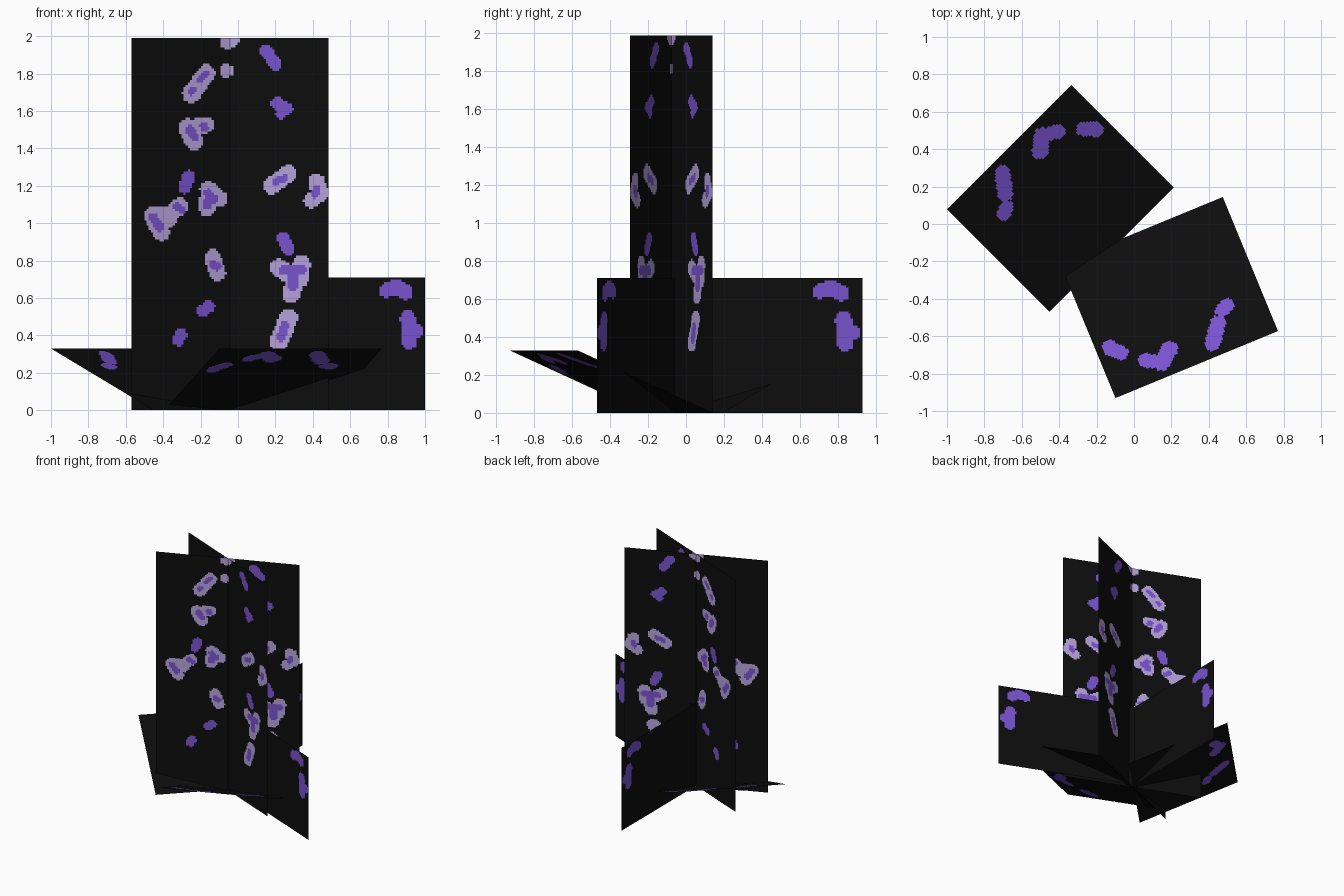
import bpy, bmesh, math
from mathutils import Vector


def material(name, rgb):
    m = bpy.data.materials.new(name)
    m.diffuse_color = (*rgb, 1.0)
    return m


MATS = [material("black", (0.004, 0.004, 0.004)),
        material("violet", (0.19, 0.085, 0.62)),
        material("lavender", (0.46, 0.36, 0.70))]

# Petal strokes as capsules: x1, z1, x2, z2, radius
LAVENDER = [
    (-.06, 1.97, -.03, 1.98, .04), (-.065, 1.815, -.06, 1.815, .035),
    (-.25, 1.69, -.17, 1.80, .048), (-.27, 1.51, -.235, 1.44, .05),
    (-.24, 1.51, -.175, 1.525, .045), (-.16, 1.18, -.10, 1.13, .045),
    (-.165, 1.08, -.165, 1.12, .045), (-.46, 1.04, -.41, .95, .045),
    (-.44, 1.05, -.37, 1.02, .045), (-.36, 1.05, -.31, 1.09, .045),
    (-.135, .815, -.11, .735, .045), (.18, 1.20, .27, 1.265, .046),
    (.42, 1.22, .44, 1.16, .045), (.44, 1.16, .39, 1.12, .04),
    (.22, .76, .27, .73, .048), (.34, .78, .33, .70, .048),
    (.31, .70, .285, .62, .048), (.27, .49, .22, .37, .05),
]
VIOLET = [
    (-.20, 1.765, -.17, 1.80, .018), (-.25, 1.70, -.24, 1.71, .018),
    (-.26, 1.50, -.23, 1.46, .024), (-.185, 1.52, -.18, 1.51, .022),
    (-.265, 1.25, -.285, 1.19, .034), (-.16, 1.16, -.13, 1.13, .024),
    (-.165, 1.12, -.165, 1.09, .02), (-.455, 1.03, -.42, .98, .024),
    (-.33, 1.09, -.30, 1.07, .02), (-.135, .78, -.11, .765, .022),
    (-.19, .53, -.155, .555, .032), (-.32, .375, -.305, .405, .033),
    (.15, 1.92, .20, 1.85, .034), (.21, 1.64, .26, 1.61, .034),
    (.23, 1.585, .24, 1.61, .03), (.20, 1.22, .25, 1.24, .02),
    (.42, 1.18, .41, 1.15, .02), (.24, .92, .27, .86, .035),
    (.24, .75, .34, .75, .025), (.29, .74, .29, .67, .03),
    (.25, .45, .23, .39, .025),
]
# Leaf spots: distance outward, sideways offset
LEAF_SPOTS = [
    (.513, -.396, .563, -.352, .04), (.65, -.247, .677, -.193, .038),
    (.693, -.168, .644, -.104, .045), (.704, .12, .614, .19, .042),
    (.557, .235, .541, .274, .036),
]
# Upright leaf spots: distance in from the tip, height
UPRIGHT_SPOTS = [
    (.225, .64, .17, .66, .04), (.17, .66, .11, .63, .04),
    (.10, .49, .09, .37, .045), (.10, .44, .05, .42, .04),
]


def inside(x, y, strokes):
    for x1, y1, x2, y2, r in strokes:
        dx, dy = x2 - x1, y2 - y1
        t = ((x - x1) * dx + (y - y1) * dy) / (dx * dx + dy * dy)
        t = min(1, max(0, t))
        if math.hypot(x - x1 - t * dx, y - y1 - t * dy) < r:
            return True
    return False


def panel(name, origin, side_u, side_v, rule, cell=0.0125):
    """Flat sheet divided into small cells; rule(s, t) picks each cell's colour."""
    o, u, v = Vector(origin), Vector(side_u), Vector(side_v)
    nu, nv = round(u.length / cell), round(v.length / cell)
    bm = bmesh.new()
    rows = [[bm.verts.new(o + u * (i / nu) + v * (j / nv)) for i in range(nu + 1)]
            for j in range(nv + 1)]
    for j in range(nv):
        for i in range(nu):
            f = bm.faces.new((rows[j][i], rows[j][i + 1],
                              rows[j + 1][i + 1], rows[j + 1][i]))
            f.material_index = rule((i + .5) / nu, (j + .5) / nv)
    me = bpy.data.meshes.new(name)
    bm.to_mesh(me)
    bm.free()
    for m in MATS:
        me.materials.append(m)
    ob = bpy.data.objects.new(name, me)
    bpy.context.collection.objects.link(ob)
    return ob


# Tall crossed flower sheets
X0, X1, Y0, Y1, TALL = -.57, .485, -.295, .14, 1.99


def flower_rule(s, t):
    x, z = X0 + s * (X1 - X0), t * TALL
    if inside(x, z, VIOLET):
        return 1
    return 2 if inside(x, z, LAVENDER) else 0


for name, ya, yb in (("flower_sheet_a", Y0, Y1), ("flower_sheet_b", Y1, Y0)):
    panel(name, (X0, ya, 0), (X1 - X0, yb - ya, 0), (0, 0, TALL), flower_rule)

# Leaves that slope up and outward
REACH, WIDTH, RISE = .775, .94, .33


def leaf_rule(s, t):
    return int(inside(t * REACH, (s - .5) * WIDTH, LEAF_SPOTS))


for name, cx, cy, deg in (("sloping_leaf_back", -.12, -.1375, 135),
                          ("sloping_leaf_front", .04, -.035, -67.6)):
    a = math.radians(deg)
    out = Vector((math.cos(a), math.sin(a), 0))
    across = Vector((-out.y, out.x, 0)) * WIDTH
    panel(name, Vector((cx, cy, 0)) - across / 2, across,
          out * REACH + Vector((0, 0, RISE)), leaf_rule)

# Upright leaves standing on edge
HEIGHT = .71
for name, start, end in (("upright_leaf_right", (-.04, -.04, 0), (1.0, -.47, 0)),
                         ("upright_leaf_back", (-.04, -.08, 0), (-.04, .93, 0))):
    span = Vector(end) - Vector(start)
    panel(name, start, span, (0, 0, HEIGHT),
          lambda s, t, n=span.length: int(inside((1 - s) * n, t * HEIGHT, UPRIGHT_SPOTS)))
